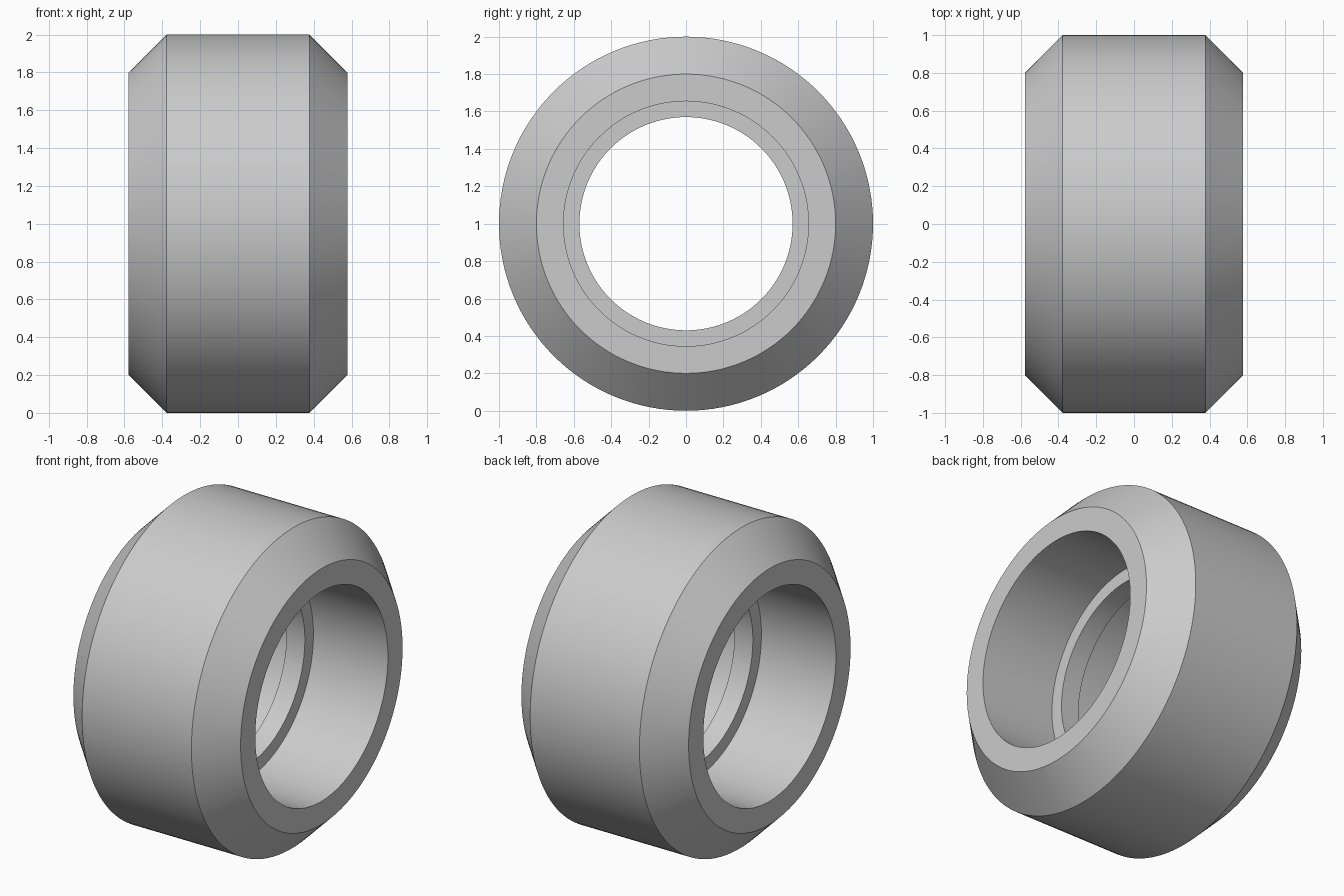
import bpy
import bmesh
import math
from mathutils import Matrix, Vector

cube = bpy.data.objects.get("Cube")
if cube:
    bpy.data.objects.remove(cube, do_unlink=True)

SEGMENTS = 128
CENTRE = Vector((0, 0, 1))

# Single plain grey
grey = bpy.data.materials.new("light_grey")
grey.use_nodes = True
colour = (0.6, 0.6, 0.6, 1)
grey.diffuse_color = colour
grey.node_tree.nodes["Principled BSDF"].inputs["Base Color"].default_value = colour

# Half profile as (x, radius): ledge, bore, rim, chamfer, tread
half = [(0.063, 0.57), (0.063, 0.655), (0.578, 0.655), (0.578, 0.8), (0.378, 1.0)]
profile = half + [(-x, r) for x, r in reversed(half)]

# Revolve the closed profile around the x axis
bm = bmesh.new()
rings = []
for i in range(SEGMENTS):
    turn = Matrix.Rotation(math.tau * i / SEGMENTS, 3, 'X')
    rings.append([bm.verts.new(CENTRE + turn @ Vector((x, 0, r))) for x, r in profile])
for i, ring in enumerate(rings):
    following = rings[(i + 1) % SEGMENTS]
    for j in range(len(profile)):
        k = (j + 1) % len(profile)
        bm.faces.new((ring[j], ring[k], following[k], following[j]))
bmesh.ops.recalc_face_normals(bm, faces=bm.faces)

mesh = bpy.data.meshes.new("wheel_ring")
bm.to_mesh(mesh)
bm.free()
mesh.materials.append(grey)
wheel = bpy.data.objects.new("wheel_ring", mesh)
bpy.context.collection.objects.link(wheel)

# Smooth round surfaces with crisp rims
bpy.ops.object.select_all(action='DESELECT')
wheel.select_set(True)
bpy.context.view_layer.objects.active = wheel
bpy.ops.object.shade_smooth_by_angle(angle=math.radians(30))
